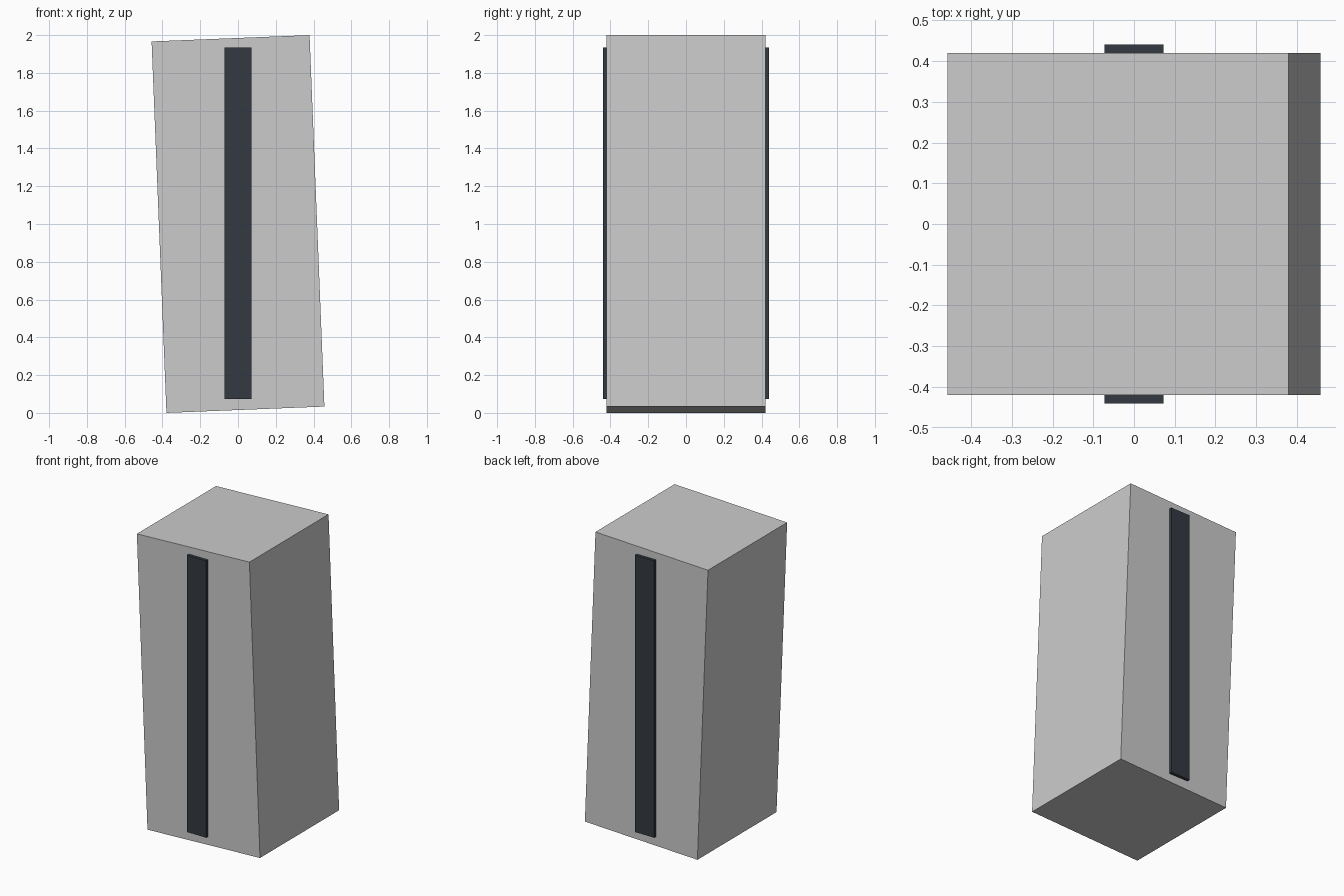
import bpy

if "Cube" in bpy.data.objects:
    bpy.data.objects.remove(bpy.data.objects["Cube"])

def box(name, size, loc, tilt=0.0):
    bpy.ops.mesh.primitive_cube_add(size=1, location=loc, rotation=(0, tilt, 0))
    ob = bpy.context.object
    ob.name = name
    ob.scale = size
    return ob

dark = bpy.data.materials.new("dark_strip")
dark.diffuse_color = (0.033, 0.042, 0.055, 1)
dark.use_nodes = True
dark.node_tree.nodes["Principled BSDF"].inputs["Base Color"].default_value = dark.diffuse_color

# Slightly leaning pillar
box("leaning_pillar", (0.837, 0.84, 1.968), (0, 0, 1.0), -0.04)

# Upright dark strips on the front and back faces
for name, side in (("front_strip", -1), ("back_strip", 1)):
    strip = box(name, (0.144, 0.04, 1.86), (0, side * 0.42, 1.004))
    strip.data.materials.append(dark)
